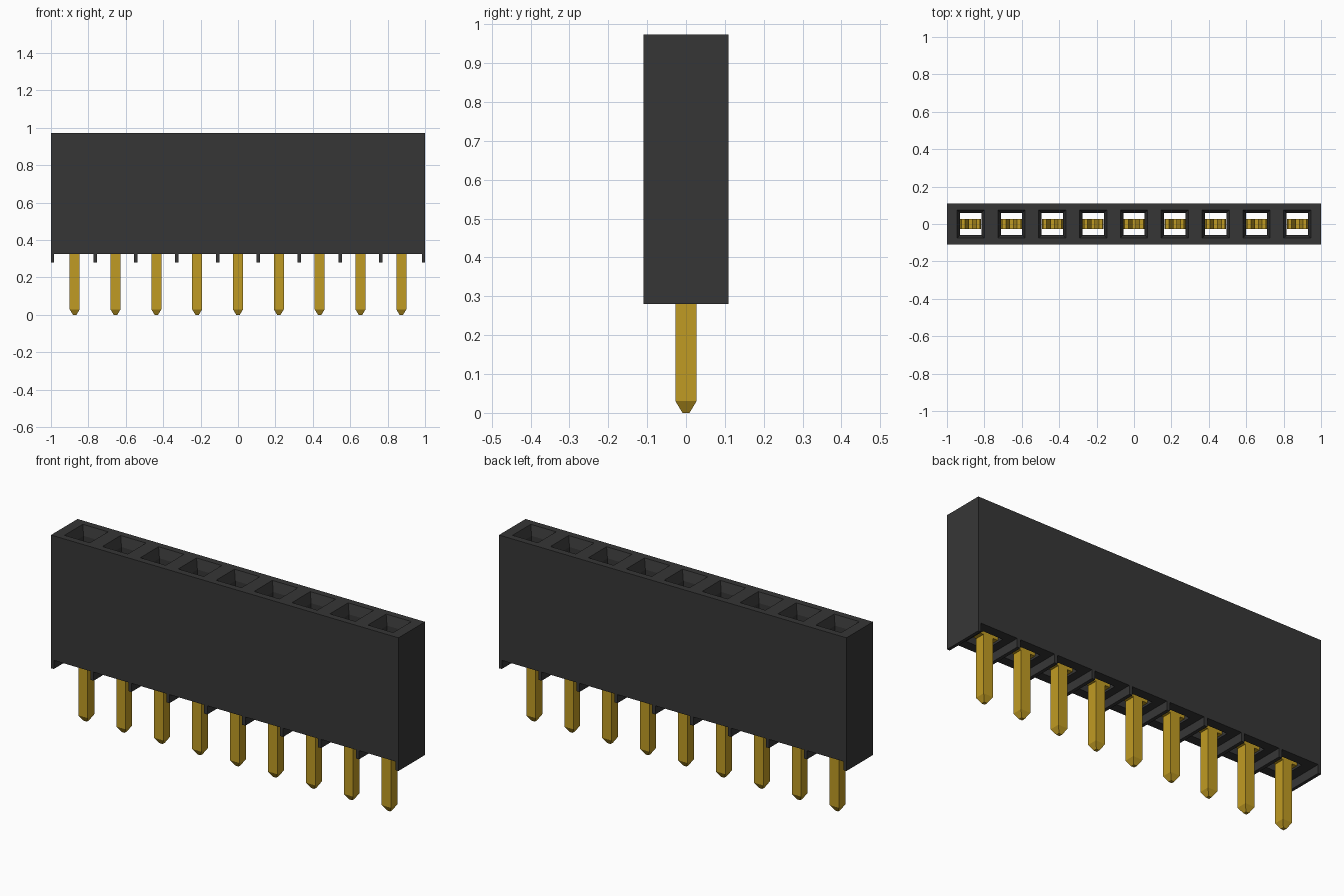
import bpy
import bmesh

cube = bpy.data.objects.get("Cube")
if cube:
    bpy.data.objects.remove(cube, do_unlink=True)

COUNT = 9
PITCH = 0.2183
HALF_X, HALF_Y = 1.0, 0.109
BODY_LOW, BODY_TOP = 0.325, 0.973
RIB_LOW = 0.28
centres = [(i - (COUNT - 1) / 2) * PITCH for i in range(COUNT)]


def material(name, colour, roughness):
    mat = bpy.data.materials.new(name)
    mat.use_nodes = True
    mat.diffuse_color = (*colour, 1)
    shader = mat.node_tree.nodes["Principled BSDF"]
    shader.inputs["Base Color"].default_value = (*colour, 1)
    shader.inputs["Roughness"].default_value = roughness
    return mat


black = material("black plastic", (0.037, 0.037, 0.037), 0.6)
gold = material("gold metal", (0.53, 0.33, 0.017), 0.4)


def finish(bm, name, mat):
    bmesh.ops.remove_doubles(bm, verts=bm.verts, dist=0.0001)
    bmesh.ops.recalc_face_normals(bm, faces=bm.faces)
    mesh = bpy.data.meshes.new(name)
    bm.to_mesh(mesh)
    bm.free()
    mesh.materials.append(mat)
    obj = bpy.data.objects.new(name, mesh)
    bpy.context.collection.objects.link(obj)
    return obj


def ring(bm, x0, x1, half_y, z):
    corners = ((x0, -half_y), (x1, -half_y), (x1, half_y), (x0, half_y))
    return [bm.verts.new((x, y, z)) for x, y in corners]


def loft(bm, a, b, skip=()):
    for i in range(4):
        if i not in skip:
            j = (i + 1) % 4
            bm.faces.new((a[i], a[j], b[j], b[i]))


def box(bm, x0, x1, half_y, z0, z1):
    low, high = ring(bm, x0, x1, half_y, z0), ring(bm, x0, x1, half_y, z1)
    loft(bm, low, high)
    bm.faces.new(low[::-1])
    bm.faces.new(high)


# Housing: one tube per socket, joined without walls between neighbours
bm = bmesh.new()
for i, cx in enumerate(centres):
    first, last = i == 0, i == COUNT - 1
    x0 = -HALF_X if first else cx - PITCH / 2
    x1 = HALF_X if last else cx + PITCH / 2
    skip = ([] if last else [1]) + ([] if first else [3])
    low = ring(bm, x0, x1, HALF_Y, BODY_LOW)
    high = ring(bm, x0, x1, HALF_Y, BODY_TOP)
    mouth = ring(bm, cx - 0.073, cx + 0.073, 0.075, BODY_TOP)
    throat = ring(bm, cx - 0.057, cx + 0.057, 0.059, BODY_TOP - 0.05)
    outlet = ring(bm, cx - 0.057, cx + 0.057, 0.059, BODY_LOW)
    loft(bm, low, high, skip)
    loft(bm, high, mouth)
    loft(bm, mouth, throat)
    loft(bm, throat, outlet)
    loft(bm, outlet, low)
finish(bm, "housing", black)

# Standoff ribs under the housing
bm = bmesh.new()
for i in range(COUNT + 1):
    x = (i - COUNT / 2) * PITCH
    x0, x1 = max(x - 0.009, -HALF_X), min(x + 0.009, HALF_X)
    if i == 0:
        x0, x1 = -HALF_X, -HALF_X + 0.016
    elif i == COUNT:
        x0, x1 = HALF_X - 0.016, HALF_X
    box(bm, x0, x1, HALF_Y, RIB_LOW, BODY_LOW)
finish(bm, "standoff_ribs", black)

# Fork arm: outer and inner edges bow towards the middle, then flare out
ARM = [(0.036, 0.056, 0.45), (0.026, 0.046, 0.58), (0.008, 0.028, 0.74),
       (0.008, 0.028, 0.77), (0.03, 0.05, 0.83)]

for i, cx in enumerate(centres):
    # Square pin with a tapered tip
    bm = bmesh.new()
    rings = [ring(bm, cx - r, cx + r, r, z)
             for r, z in ((0.009, 0), (0.027, 0.03), (0.027, 0.34))]
    for a, b in zip(rings, rings[1:]):
        loft(bm, a, b)
    bm.faces.new(rings[0][::-1])
    bm.faces.new(rings[-1])
    finish(bm, f"pin_{i + 1}", gold)

    # Spring contact inside the socket
    bm = bmesh.new()
    box(bm, cx - 0.056, cx + 0.056, 0.026, 0.335, 0.45)
    for side in (-1, 1):
        rings = [ring(bm, *sorted((cx + side * a, cx + side * b)), 0.026, z)
                 for a, b, z in ARM]
        for a, b in zip(rings, rings[1:]):
            loft(bm, a, b)
        bm.faces.new(rings[-1])
    finish(bm, f"contact_{i + 1}", gold)
